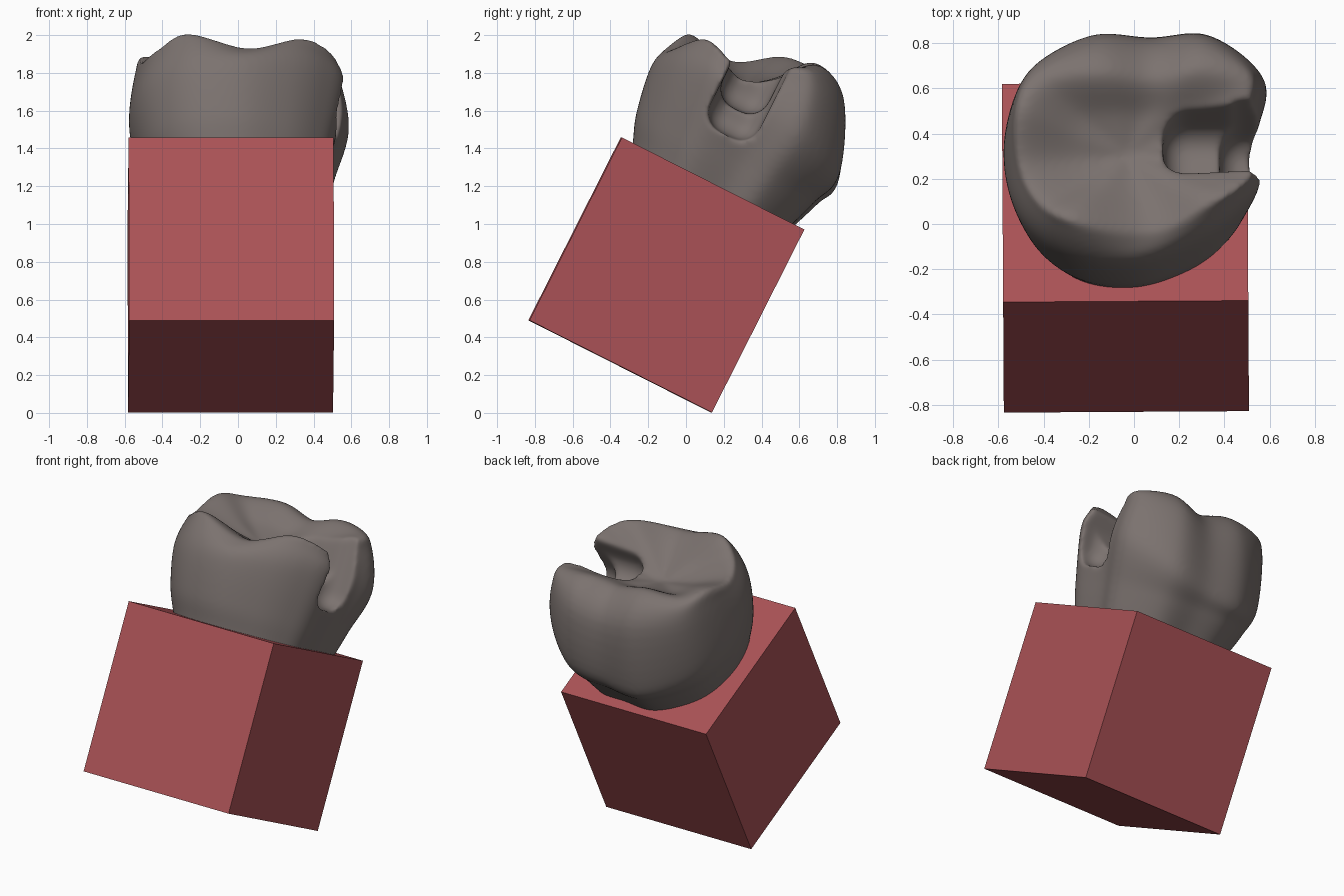
import bpy, bmesh, math
from mathutils import Vector, Matrix

if "Cube" in bpy.data.objects:
    bpy.data.objects.remove(bpy.data.objects["Cube"])

# Common tilted frame: origin at the centre of the block's top face
FRAME = (Matrix.Translation((0, 0.14, 1.215)) @ Matrix.Rotation(0.006, 4, 'Z')
         @ Matrix.Rotation(-math.radians(26.8), 4, 'X'))


def material(name, rgb):
    m = bpy.data.materials.new(name)
    m.diffuse_color = (*rgb, 1)
    m.use_nodes = True
    m.node_tree.nodes["Principled BSDF"].inputs["Base Color"].default_value = m.diffuse_color
    return m


def make_object(name, bm):
    bmesh.ops.recalc_face_normals(bm, faces=bm.faces)
    mesh = bpy.data.meshes.new(name)
    bm.to_mesh(mesh)
    bm.free()
    ob = bpy.data.objects.new(name, mesh)
    bpy.context.collection.objects.link(ob)
    return ob


def box(name, lo, hi, bevel=0.0):
    lo, hi = Vector(lo), Vector(hi)
    bm = bmesh.new()
    bmesh.ops.create_cube(bm, size=1)
    bmesh.ops.scale(bm, vec=hi - lo, verts=bm.verts)
    bmesh.ops.translate(bm, vec=(lo + hi) / 2, verts=bm.verts)
    if bevel:
        bmesh.ops.bevel(bm, geom=bm.edges[:], offset=bevel, segments=6,
                        profile=0.5, affect='EDGES')
    return make_object(name, bm)


def spline(pts, steps, closed):
    """Catmull-Rom curve through pts."""
    n, out = len(pts), []
    for i in range(n if closed else n - 1):
        get = (lambda k: pts[k % n]) if closed else (lambda k: pts[min(max(k, 0), n - 1)])
        a, b, c, d = (get(i + k) for k in (-1, 0, 1, 2))
        for s in range(steps):
            t = s / steps
            out.append(0.5 * (2 * b + (c - a) * t + (2 * a - 5 * b + 4 * c - d) * t * t
                              + (3 * b - a - 3 * c + d) * t ** 3))
    if not closed:
        out.append(pts[-1].copy())
    return out


# Block
block = box("base_block", (-0.582, -0.54, -1.085), (0.503, 0.542, 0))
block.data.materials.append(material("block_red", (0.40, 0.083, 0.092)))
block.matrix_world = FRAME

# Crown stations around the tooth: widest outline (x, y), cusp ridge (x, y, height)
STATIONS = [
    (0.02, -0.565, 0.06, -0.43, 0.565), (0.28, -0.48, 0.31, -0.37, 0.66),
    (0.46, -0.35, 0.44, -0.30, 0.655), (0.565, -0.19, 0.50, -0.19, 0.625),
    (0.555, 0.08, 0.48, 0.01, 0.70), (0.58, 0.31, 0.48, 0.15, 0.765),
    (0.35, 0.55, 0.28, 0.21, 0.81), (0.08, 0.575, 0.08, 0.20, 0.76),
    (-0.20, 0.575, -0.14, 0.20, 0.815), (-0.47, 0.37, -0.39, 0.16, 0.79),
    (-0.57, 0.10, -0.485, 0.02, 0.765), (-0.555, -0.18, -0.48, -0.17, 0.635),
    (-0.45, -0.40, -0.40, -0.34, 0.62), (-0.25, -0.54, -0.26, -0.44, 0.655)]
CENTRE = Vector((-0.03, -0.09, 0.54))


def profile(ex, ey, cx, cy, ch):
    """Section from the neck, over the bulge and ridge, into the basin."""
    lean = max(0, ex) / 0.58          # the right side bulges higher up
    we = 0.37 - 0.10 * ey + 0.10 * lean
    crest = Vector((cx, cy, ch))
    pts = [Vector((ex * k, ey * k, w)) for k, w in
           ((0.74, -0.14), (0.83 - 0.02 * lean, 0.0), (0.93 - 0.05 * lean, 0.16), (1.0, we))]
    pts.append(Vector((ex + (cx - ex) * 0.43, ey + (cy - ey) * 0.43, we + (ch - we) * 0.80)))
    pts.append(crest)
    inner = CENTRE.lerp(crest, 0.5)
    inner.z = CENTRE.z + 0.42 * (ch - CENTRE.z)
    pts += [inner, CENTRE.lerp(inner, 0.12)]
    return spline(pts, 6, False)


columns = [profile(*s) for s in STATIONS]
rings = [spline([c[j] for c in columns], 7, True) for j in range(len(columns[0]))]
bm = bmesh.new()
loops = [[bm.verts.new(p) for p in ring] for ring in rings]
for a, b in zip(loops, loops[1:]):
    for i in range(len(a)):
        k = (i + 1) % len(a)
        bm.faces.new((a[i], a[k], b[k], b[i]))
bm.faces.new(loops[0])
bm.faces.new(loops[-1])
tooth = make_object("tooth_crown", bm)

# Stepped cavity open to the right side
cutters = [box("cavity_step", (0.13, -0.20, 0.405), (0.95, 0.07, 1.2), 0.11),
           box("cavity_floor", (0.38, -0.20, 0.26), (0.95, 0.09, 1.2), 0.11)]
for c in cutters:
    mod = tooth.modifiers.new(c.name, 'BOOLEAN')
    mod.operation, mod.object, mod.solver = 'DIFFERENCE', c, 'EXACT'
    c.hide_render = True

# Soften all edges of the crown
rm = tooth.modifiers.new("remesh", 'REMESH')
rm.mode, rm.voxel_size, rm.use_smooth_shade = 'VOXEL', 0.013, True
sm = tooth.modifiers.new("soften", 'SMOOTH')
sm.factor, sm.iterations = 0.5, 16
bpy.context.view_layer.update()
final = bpy.data.meshes.new_from_object(tooth.evaluated_get(bpy.context.evaluated_depsgraph_get()))
tooth.modifiers.clear()
tooth.data = final
for c in cutters:
    bpy.data.objects.remove(c)
for p in final.polygons:
    p.use_smooth = True
final.materials.clear()
final.materials.append(material("tooth_grey", (0.20, 0.17, 0.16)))
tooth.matrix_world = FRAME
